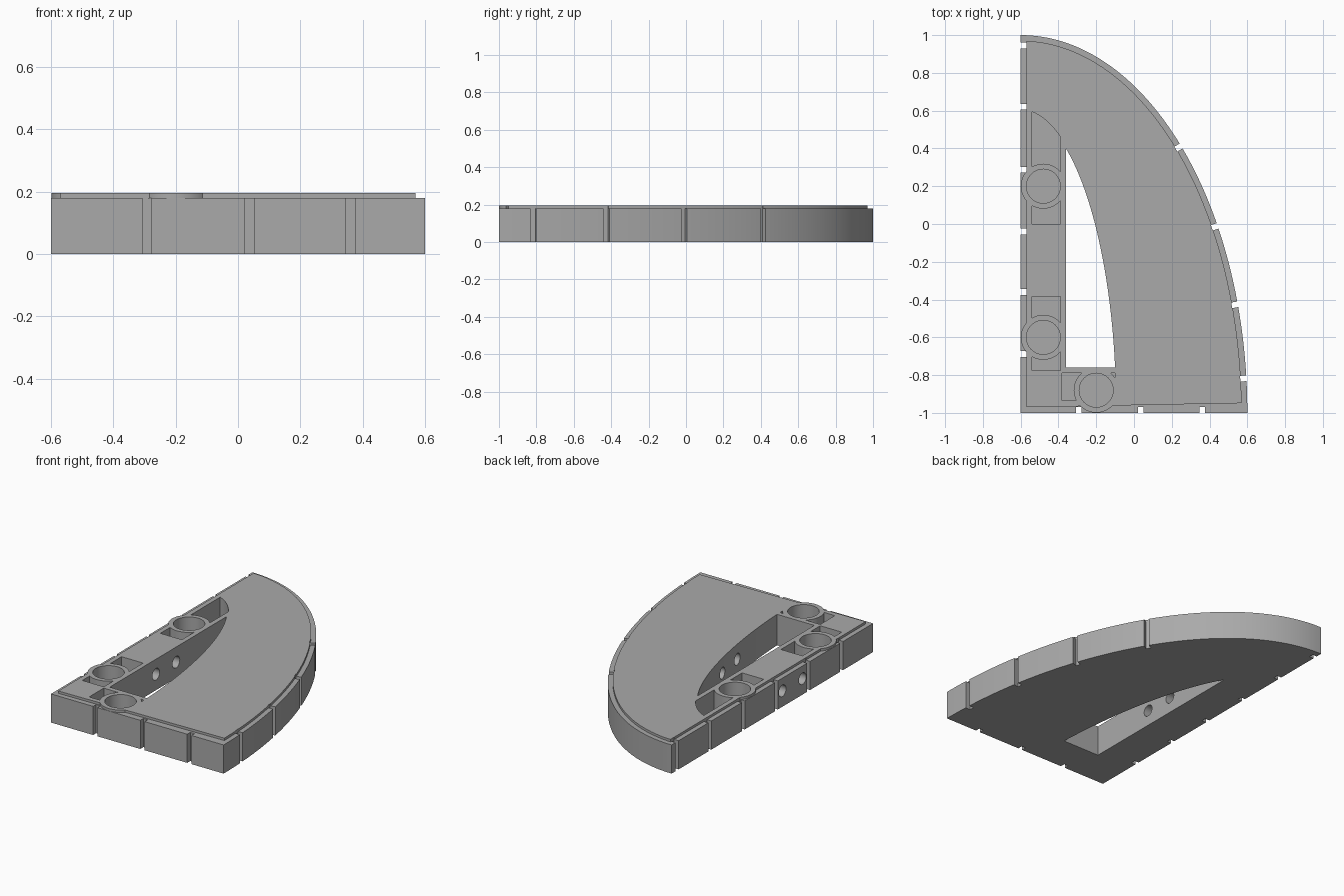
import bpy, math
from mathutils import Matrix

if "Cube" in bpy.data.objects:
    bpy.data.objects.remove(bpy.data.objects["Cube"], do_unlink=True)

CX, CY = -0.6, -1.0          # shared centre of all the quarter ellipses
RIM, TOP, FLOOR = 0.18, 0.195, 0.03

grey = bpy.data.materials.new("mid grey")
grey.use_nodes = True
grey.diffuse_color = (0.4, 0.4, 0.4, 1)
grey.node_tree.nodes["Principled BSDF"].inputs["Base Color"].default_value = (0.4, 0.4, 0.4, 1)


def prism(name, pts, z0, z1):
    """Extrude a counter-clockwise outline from z0 to z1."""
    n = len(pts)
    verts = [(x, y, z) for z in (z0, z1) for x, y in pts]
    faces = [list(range(n))[::-1], list(range(n, 2 * n))]
    faces += [(i, (i + 1) % n, n + (i + 1) % n, n + i) for i in range(n)]
    mesh = bpy.data.meshes.new(name)
    mesh.from_pydata(verts, [], faces)
    mesh.materials.append(grey)
    ob = bpy.data.objects.new(name, mesh)
    bpy.context.collection.objects.link(ob)
    return ob


def box(x0, x1, y0, y1):
    return [(x0, y0), (x1, y0), (x1, y1), (x0, y1)]


def circle(x, y, r, n=48):
    return [(x + r * math.cos(2 * math.pi * i / n), y + r * math.sin(2 * math.pi * i / n))
            for i in range(n)]


def arc(a, b, x0, x1, n):
    """Points of the ellipse about the shared centre, from x0 leftward to x1."""
    t0, t1 = (math.acos((x - CX) / a) for x in (x0, x1))
    ts = [t0 + (t1 - t0) * i / n for i in range(n + 1)]
    return [(CX + a * math.cos(t), CY + b * math.sin(t)) for t in ts]


def combine(body, tool, operation):
    mod = body.modifiers.new("join", 'BOOLEAN')
    mod.object, mod.operation, mod.solver = tool, operation, 'EXACT'
    bpy.context.view_layer.objects.active = body
    bpy.ops.object.modifier_apply(modifier=mod.name)
    bpy.data.objects.remove(tool, do_unlink=True)


def cut(pts, z0=-0.1, z1=0.3):
    combine(panel, prism("cutter", pts, z0, z1), 'DIFFERENCE')


# Quarter-ellipse slab with a slightly raised inner deck
panel = prism("curved_panel", [(CX, CY)] + arc(1.2, 2.0, 0.6, CX, 72), 0, RIM)
deck = prism("deck", [(-0.57, -0.97)] + [(x, y) for x, y in arc(1.17, 1.97, 0.5696, -0.57, 72)],
             0.1, TOP)
combine(panel, deck, 'UNION')

# Edge grooves: left side, front side, curved side
G, D = 0.015, 0.0305
for y in (0.945, 0.62, 0.288, -0.04, -0.36, -0.688):
    cut(box(CX - 0.1, CX + D, y - G, y + G))
for x in (-0.292, 0.036, 0.362):
    cut(box(x - G, x + G, CY - 0.1, CY + D))
for y in (0.413, -0.01, -0.425, -0.817):
    x = CX + 1.2 * math.sqrt(1 - ((y - CY) / 2.0) ** 2)
    groove = prism("cutter", box(-D - 0.002, 0.1, -G, G), -0.1, 0.3)
    angle = math.atan2((y - CY) / 4.0, (x - CX) / 1.44)
    groove.data.transform(Matrix.Translation((x, y, 0)) @ Matrix.Rotation(angle, 4, 'Z'))
    combine(panel, groove, 'DIFFERENCE')

# Central opening
cut([(-0.36, -0.76), (-0.10, -0.76)] + arc(0.506, 1.59, -0.105, -0.36, 32))

# Blind pockets around the sockets
cut([(-0.54, 0), (-0.39, 0)] + arc(0.51, 1.605, -0.39, -0.54, 12), FLOOR)
cut(box(-0.54, -0.39, -0.775, -0.385), FLOOR)
cut(box(-0.38, -0.10, -0.935, -0.79), FLOOR)

# Round sockets: a boss filling the pocket, then its bore
for x, y in ((-0.48, 0.2), (-0.48, -0.6), (-0.2, -0.88)):
    combine(panel, prism("socket", circle(x, y, 0.119), 0.01, TOP), 'UNION')
    cut(circle(x, y, 0.09), FLOOR)

# Pin holes through the left bar and into the curved wall
for y in (-0.1, -0.3):
    pin = prism("cutter", circle(0, 0, 0.036, 32), 0, 0.62)
    pin.data.transform(Matrix.Translation((-0.7, y, 0.1)) @ Matrix.Rotation(math.pi / 2, 4, 'Y'))
    combine(panel, pin, 'DIFFERENCE')

# Smooth curved walls, crisp edges
bpy.ops.object.select_all(action='DESELECT')
panel.select_set(True)
bpy.context.view_layer.objects.active = panel
bpy.ops.object.shade_smooth_by_angle(angle=math.radians(30))
